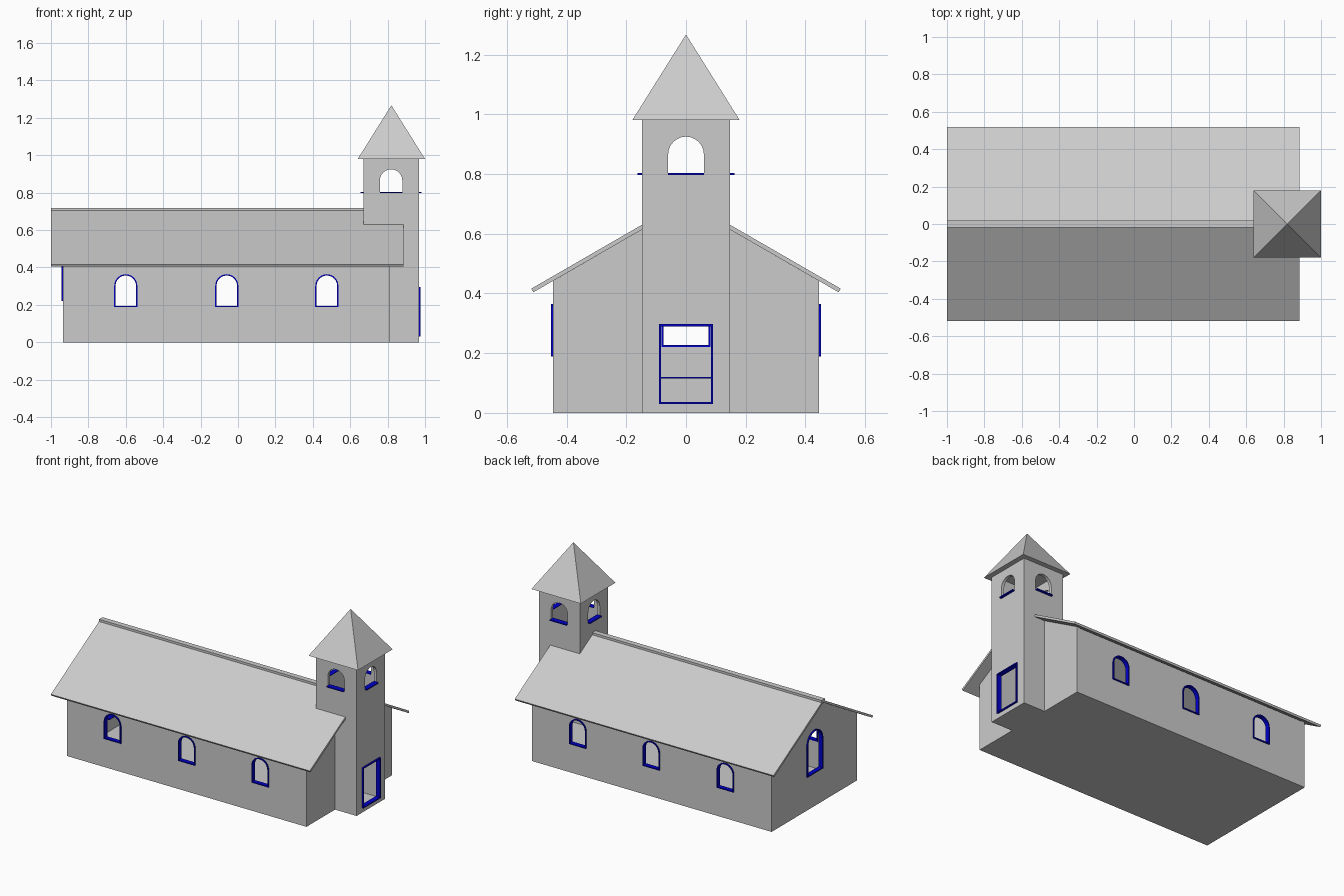
import bpy, bmesh, math
from mathutils import Matrix

if "Cube" in bpy.data.objects:
    bpy.data.objects.remove(bpy.data.objects["Cube"])


def material(name, color):
    m = bpy.data.materials.new(name)
    m.diffuse_color = (*color, 1)
    m.use_nodes = True
    m.node_tree.nodes["Principled BSDF"].inputs["Base Color"].default_value = m.diffuse_color
    return m


GRAY = material("light_gray", (0.6, 0.6, 0.6))
BLUE = material("deep_blue", (0.0, 0.0, 0.6))
T = 0.02  # wall thickness


def finish(bm, name, mat):
    bmesh.ops.recalc_face_normals(bm, faces=bm.faces[:])
    me = bpy.data.meshes.new(name)
    bm.to_mesh(me)
    bm.free()
    me.materials.append(mat)
    ob = bpy.data.objects.new(name, me)
    bpy.context.collection.objects.link(ob)
    return ob


def panel(name, axis, a, b, outline, holes=(), mat=GRAY):
    """Flat outline with holes, extruded from a to b along x or y."""
    bm = bmesh.new()
    for loop in [outline, *holes]:
        vs = [bm.verts.new((a, p, q) if axis == "x" else (p, a, q)) for p, q in loop]
        for i in range(len(vs)):
            bm.edges.new((vs[i - 1], vs[i]))
    n = (1, 0, 0) if axis == "x" else (0, 1, 0)
    bmesh.ops.triangle_fill(bm, edges=bm.edges[:], use_beauty=True, normal=n)
    r = bmesh.ops.extrude_face_region(bm, geom=bm.faces[:], use_keep_orig=True)
    vs = [g for g in r["geom"] if isinstance(g, bmesh.types.BMVert)]
    bmesh.ops.translate(bm, verts=vs, vec=[(b - a) * c for c in n])
    return finish(bm, name, mat)


def rect(p0, p1, q0, q1):
    return [(p0, q0), (p1, q0), (p1, q1), (p0, q1)]


def arch(c, r, q0, q1):
    s = q1 - r
    pts = [(c - r, q0), (c + r, q0)]
    return pts + [(c + r * math.cos(math.pi * i / 12), s + r * math.sin(math.pi * i / 12))
                  for i in range(13)]


# Nave: floor, long walls with arched windows, gable walls
W, X0, X1 = 0.445, -0.935, 0.81
RIM = 0.007
centers = (-0.6, -0.06, 0.475)
panel("nave_floor", "x", X0, X1, rect(-W, W, 0, 0.01))
for side, s in (("front", -1), ("rear", 1)):
    panel(f"nave_{side}_wall", "y", s * W, s * (W - T), rect(X0, X1, 0, 0.44),
          [arch(c, 0.058, 0.192, 0.36) for c in centers])
    for i, c in enumerate(centers):
        panel(f"{side}_window_frame_{i}", "y", s * (W - T - 0.002), s * (W + 0.007),
              arch(c, 0.062, 0.188, 0.364), [arch(c, 0.062 - RIM, 0.188 + RIM, 0.364 - RIM)], BLUE)
    panel(f"entrance_gable_{side}", "x", X1 - T, X1,
          [(s * 0.13, 0), (s * W, 0), (s * W, 0.442), (s * 0.13, 0.624)])

panel("back_gable", "x", X0, X0 + T, [(-W, 0), (W, 0), (W, 0.442), (0, 0.699), (-W, 0.442)],
      [arch(0, 0.079, 0.224, 0.5)])
panel("back_window_frame", "x", X0 - 0.008, X0 + T + 0.002, arch(0, 0.082, 0.22, 0.504),
      [arch(0, 0.075, 0.227, 0.497)], BLUE)
panel("inner_shelf", "x", X0 + T, X0 + T + 0.04, rect(-0.088, 0.088, 0.115, 0.121), (), BLUE)

# Roof slabs and flat ridge cap
panel("nave_roof", "x", -1, 0.885,
      [(0, 0.715), (0.518, 0.416), (0.511, 0.404), (0, 0.699), (-0.511, 0.404), (-0.518, 0.416)])
panel("ridge_cap", "x", -1, 0.68, rect(-0.018, 0.018, 0.702, 0.719))

# Tower walls with belfry openings
TX0, TX1, TW, TZ = 0.67, 0.967, 0.148, 0.98
tc = (TX0 + TX1) / 2
door = (-0.09, 0.09, 0.03, 0.297)
panel("tower_floor", "x", X1, TX1, rect(-TW, TW, 0, 0.01))
panel("tower_entrance_wall", "x", TX1 - T, TX1, rect(-TW, TW, 0, TZ),
      [arch(0, 0.06, 0.8, 0.925), rect(-0.087, 0.087, 0.033, 0.294)])
panel("tower_inner_wall", "x", TX0, TX0 + T, rect(-TW, TW, 0.62, TZ), [arch(0, 0.06, 0.8, 0.925)])
for side, s in (("front", -1), ("rear", 1)):
    panel(f"tower_{side}_wall", "y", s * TW, s * (TW - T),
          [(X1 - T, 0), (TX1, 0), (TX1, TZ), (TX0, TZ), (TX0, 0.6), (X1 - T, 0.6)],
          [arch(tc, 0.06, 0.8, 0.925)])
    panel(f"belfry_sill_{side}", "y", s * (TW - T), s * (TW + 0.015),
          rect(tc - 0.06, tc + 0.06, 0.797, 0.804), (), BLUE)
for name, a, b in (("entrance", TX1 - T, TX1 + 0.015), ("inner", TX0 - 0.015, TX0 + T)):
    panel(f"belfry_sill_{name}", "x", a, b, rect(-0.06, 0.06, 0.797, 0.804), (), BLUE)

# Door frame
panel("door_frame", "x", TX1 - T - 0.002, TX1 + 0.01, rect(*door),
      [rect(door[0] + RIM, door[1] - RIM, door[2] + RIM, door[3] - RIM)], BLUE)

# Spire
bm = bmesh.new()
bmesh.ops.create_cone(bm, cap_ends=True, segments=4, radius1=0.18 * math.sqrt(2), radius2=0, depth=0.287,
                      matrix=Matrix.Translation((0.82, 0, TZ + 0.1435)) @ Matrix.Rotation(math.pi / 4, 4, "Z"))
bmesh.ops.remove_doubles(bm, verts=bm.verts[:], dist=1e-5)
finish(bm, "spire", GRAY)
